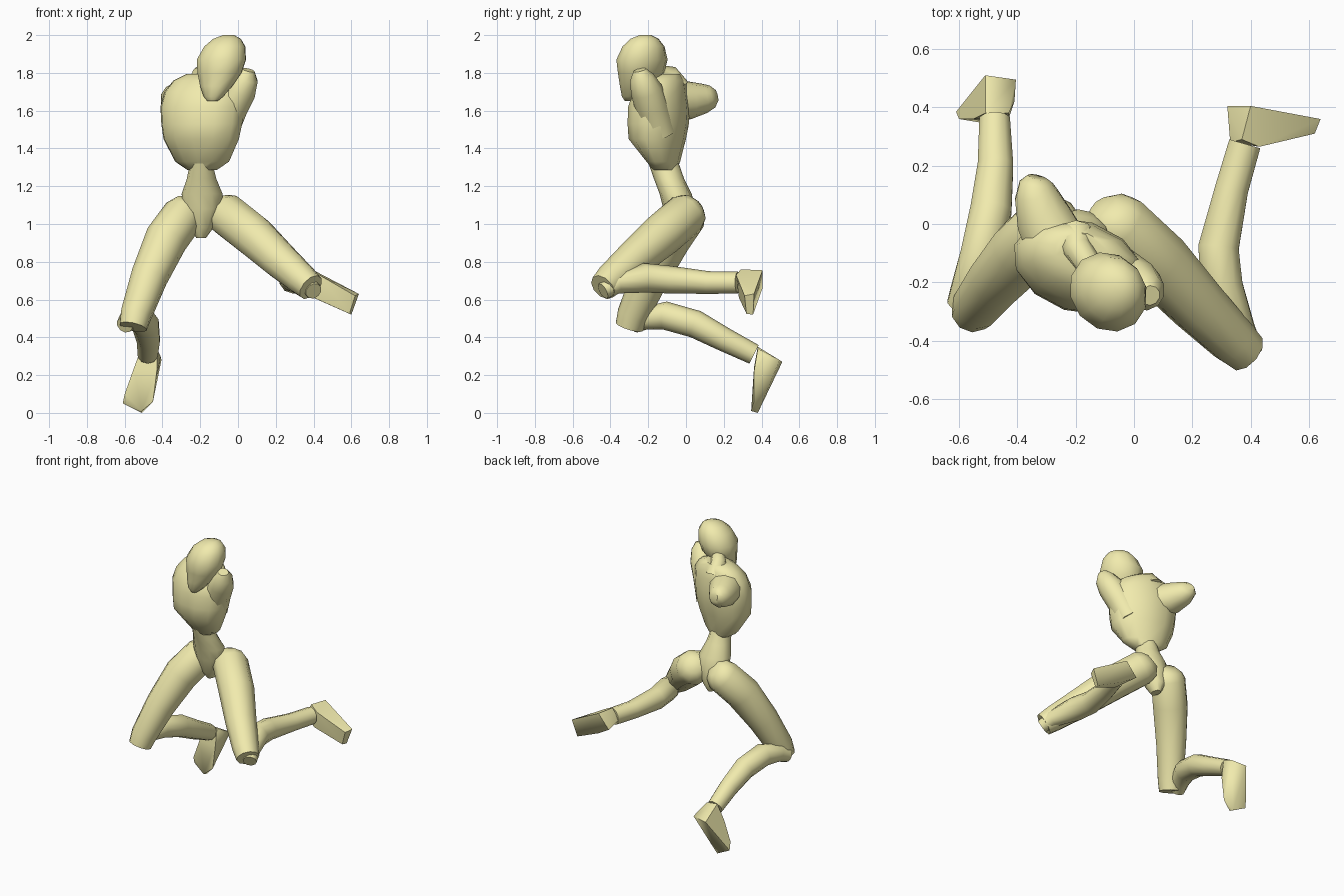
import bpy, bmesh, math
from mathutils import Vector


def finish(name, bm, angle=50):
    bmesh.ops.recalc_face_normals(bm, faces=bm.faces[:])
    me = bpy.data.meshes.new(name)
    bm.to_mesh(me)
    bm.free()
    for p in me.polygons:
        p.use_smooth = True
    me.set_sharp_from_angle(angle=math.radians(angle))
    ob = bpy.data.objects.new(name, me)
    bpy.context.collection.objects.link(ob)
    me.materials.append(cream)
    return ob


def skin(name, loops):
    bm = bmesh.new()
    vs = [[bm.verts.new(p) for p in lp] for lp in loops]
    n = len(vs[0])
    for a, b in zip(vs, vs[1:]):
        for i in range(n):
            j = (i + 1) % n
            bm.faces.new((a[i], a[j], b[j], b[i]))
    bm.faces.new(vs[0])
    bm.faces.new(vs[-1])
    return finish(name, bm)


def stack(name, rings, yaw=0, n=12):
    """Horizontal elliptical rings: z, centre x, centre y, radius a, radius b."""
    c, s = math.cos(math.radians(yaw)), math.sin(math.radians(yaw))
    loops = []
    for z, cx, cy, a, b in rings:
        lp = []
        for i in range(n):
            t = 2 * math.pi * i / n
            u, v = a * math.cos(t), b * math.sin(t)
            lp.append((cx + u * c - v * s, cy + u * s + v * c, z))
        loops.append(lp)
    return skin(name, loops)


def limb(name, path, n=10):
    """Round tube along points: x, y, z, radius."""
    pts = [Vector(p[:3]) for p in path]
    loops = []
    for k, p in enumerate(pts):
        d = (pts[min(k + 1, len(pts) - 1)] - pts[max(k - 1, 0)]).normalized()
        e = d.cross(Vector((1, 0, 0))).normalized()
        f = d.cross(e)
        r = path[k][3]
        loops.append([p + r * (e * math.cos(2 * math.pi * i / n) + f * math.sin(2 * math.pi * i / n))
                      for i in range(n)])
    return skin(name, loops)


def hull(name, pts):
    bm = bmesh.new()
    for p in pts:
        bm.verts.new(p)
    bmesh.ops.convex_hull(bm, input=bm.verts[:])
    loose = [v for v in bm.verts if not v.link_faces]
    bmesh.ops.delete(bm, geom=loose, context='VERTS')
    return finish(name, bm, 60)


cream = bpy.data.materials.new("cream")
cream.diffuse_color = (0.88, 0.83, 0.42, 1)

# Head, egg shaped and leaning
stack("head", [(1.65, -.135, -.295, .03, .025), (1.675, -.13, -.285, .058, .05),
               (1.73, -.115, -.26, .095, .083), (1.80, -.098, -.238, .13, .113),
               (1.87, -.088, -.233, .143, .127), (1.94, -.07, -.225, .115, .108),
               (1.98, -.058, -.22, .078, .073), (2.0, -.05, -.215, .03, .03)], yaw=-50)
limb("neck", [(-.20, -.05, 1.72, .07), (-.195, -.085, 1.79, .05), (-.14, -.16, 1.80, .045)])

# Twisted rib cage
stack("rib_cage", [(1.285, -.19, -.11, .08, .06), (1.33, -.19, -.12, .15, .08),
                   (1.45, -.195, -.152, .21, .145), (1.53, -.192, -.147, .225, .155),
                   (1.62, -.19, -.143, .232, .155), (1.70, -.18, -.135, .22, .135),
                   (1.76, -.18, -.115, .17, .105), (1.795, -.18, -.10, .095, .07)], yaw=-18)

# Shoulder stubs, the left one raised in line with the chest
limb("left_shoulder", [(-.09, -.14, 1.48, .09), (-.035, -.18, 1.62, .09), (.015, -.21, 1.71, .085),
                       (.045, -.235, 1.775, .065), (.055, -.245, 1.815, .035)])
limb("right_shoulder", [(-.26, -.08, 1.65, .11), (-.31, .02, 1.655, .10), (-.335, .10, 1.665, .078),
                        (-.335, .14, 1.675, .06), (-.33, .16, 1.68, .035)])

# Waist flaring into a pelvis that tapers between the legs
stack("pelvis", [(1.32, -.195, -.118, .06, .08), (1.24, -.193, -.09, .078, .08),
                 (1.16, -.19, -.055, .108, .085), (1.08, -.19, -.035, .105, .085),
                 (.98, -.195, -.02, .065, .07), (.925, -.195, -.015, .025, .04)])

# Legs
limb("left_thigh", [(-.105, .06, 1.095, .05), (-.09, .035, 1.075, .095), (-.06, 0, 1.05, .115),
                    (.08, -.13, .94, .115), (.22, -.28, .81, .10), (.34, -.40, .705, .085),
                    (.385, -.44, .665, .075)])
limb("right_thigh", [(-.255, .045, 1.11, .05), (-.265, .025, 1.09, .09), (-.285, 0, 1.05, .113),
                     (-.38, -.09, .92, .115), (-.47, -.19, .72, .10), (-.54, -.28, .52, .085),
                     (-.555, -.30, .455, .075)])
limb("left_shin", [(.40, -.44, .645, .045), (.365, -.37, .685, .055), (.30, -.22, .715, .078),
                   (.29, -.08, .705, .073), (.335, .12, .69, .06), (.38, .275, .69, .058)])
limb("right_shin", [(-.60, -.28, .465, .045), (-.57, -.22, .50, .06), (-.525, -.11, .515, .075),
                    (-.49, .05, .47, .074), (-.475, .2, .39, .064), (-.478, .36, .31, .055)])

# Wedge feet
hull("left_foot", [(.33, .28, .68), (.32, .405, .66), (.37, .29, .76), (.40, .405, .755),
                   (.43, .265, .73), (.42, .38, .60), (.40, .28, .61),
                   (.64, .36, .63), (.60, .355, .52), (.62, .31, .62), (.59, .32, .525)])
hull("right_foot", [(-.51, .38, .35), (-.43, .38, .34), (-.51, .51, .27), (-.405, .495, .28),
                    (-.55, .36, .24), (-.43, .36, .22), (-.41, .42, .30), (-.43, .42, .16),
                    (-.61, .385, .05), (-.60, .36, .10), (-.51, .38, 0),
                    (-.45, .36, .06), (-.51, .345, .01)])
